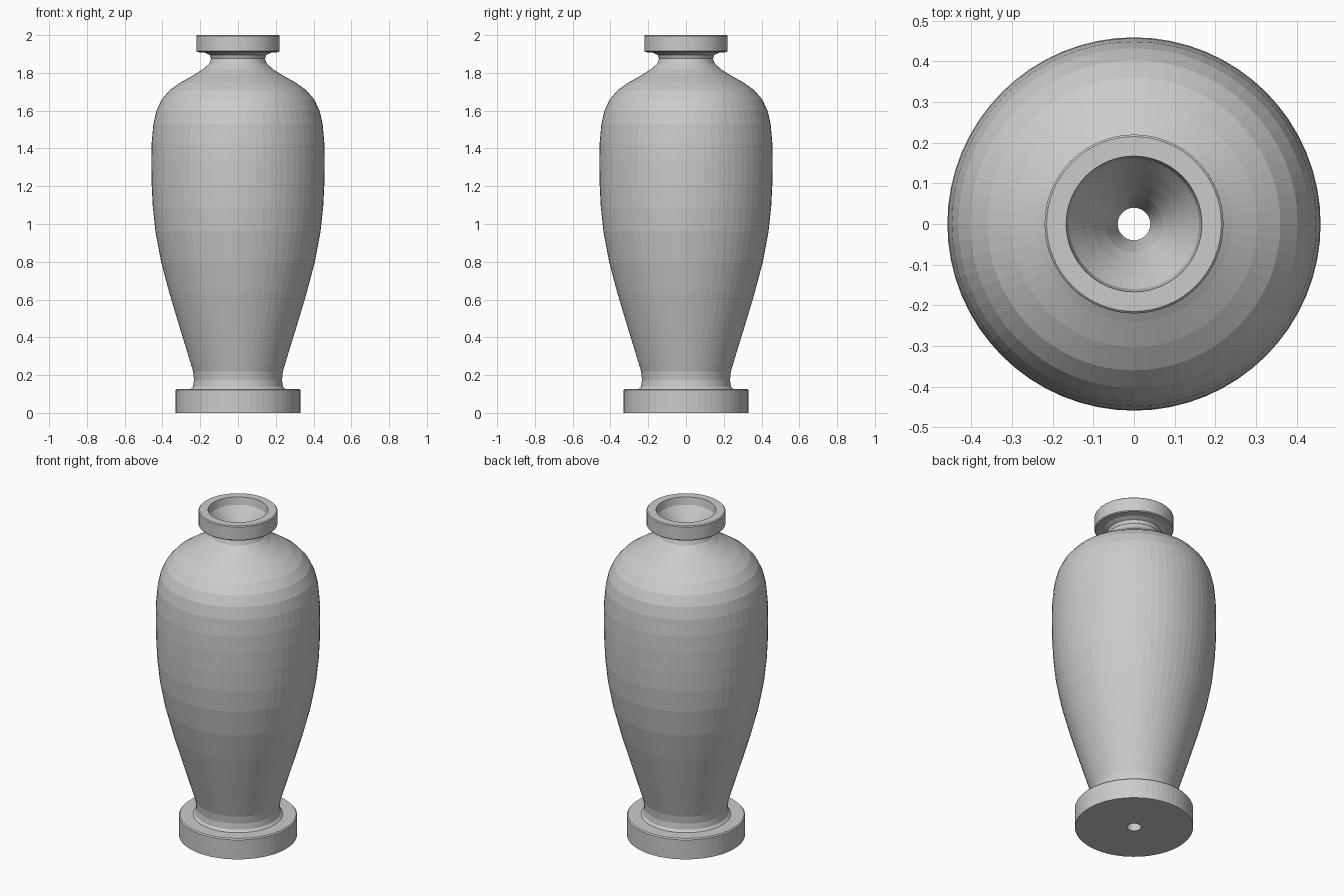
import bpy, bmesh, math

if "Cube" in bpy.data.objects:
    bpy.data.objects.remove(bpy.data.objects["Cube"])

SIDES = 64

grey = bpy.data.materials.new("stone_grey")
grey.diffuse_color = (0.6, 0.6, 0.6, 1)
grey.use_nodes = True
grey.node_tree.nodes["Principled BSDF"].inputs["Base Color"].default_value = grey.diffuse_color

# Half-section (radius, height): base underside, foot, body, lip, funnel, bore
foot = [(0.04, 0), (0.33, 0), (0.33, 0.12), (0.324, 0.127), (0.25, 0.127)]
body = [(0.238, 0.14), (0.233, 0.175), (0.238, 0.22), (0.262, 0.3), (0.308, 0.45),
        (0.362, 0.63), (0.407, 0.8), (0.437, 0.96), (0.451, 1.09), (0.457, 1.21),
        (0.459, 1.33), (0.457, 1.43), (0.448, 1.53), (0.432, 1.6), (0.403, 1.66),
        (0.36, 1.71), (0.303, 1.75), (0.24, 1.785), (0.185, 1.82), (0.152, 1.85),
        (0.143, 1.875), (0.15, 1.895), (0.175, 1.907)]
lip = [(0.215, 1.91), (0.22, 1.915), (0.22, 1.995), (0.215, 2.0), (0.167, 2.0)]
inside = [(0.16, 1.955), (0.13, 1.91), (0.1, 1.86), (0.07, 1.8), (0.055, 1.75), (0.04, 1.68)]


def lathe(name, profile, mat):
    """Spin a closed half-section about z."""
    bm = bmesh.new()
    rings = []
    for r, z in profile:
        rings.append([bm.verts.new((r * math.cos(2 * math.pi * i / SIDES),
                                    r * math.sin(2 * math.pi * i / SIDES), z))
                      for i in range(SIDES)])
    for a, b in zip(rings, rings[1:] + rings[:1]):
        for i in range(SIDES):
            j = (i + 1) % SIDES
            bm.faces.new((a[i], a[j], b[j], b[i]))
    bmesh.ops.recalc_face_normals(bm, faces=bm.faces)
    me = bpy.data.meshes.new(name)
    bm.to_mesh(me)
    bm.free()
    me.materials.append(mat)
    ob = bpy.data.objects.new(name, me)
    bpy.context.collection.objects.link(ob)
    return ob


lathe("vase", foot + body + lip + inside, grey)
